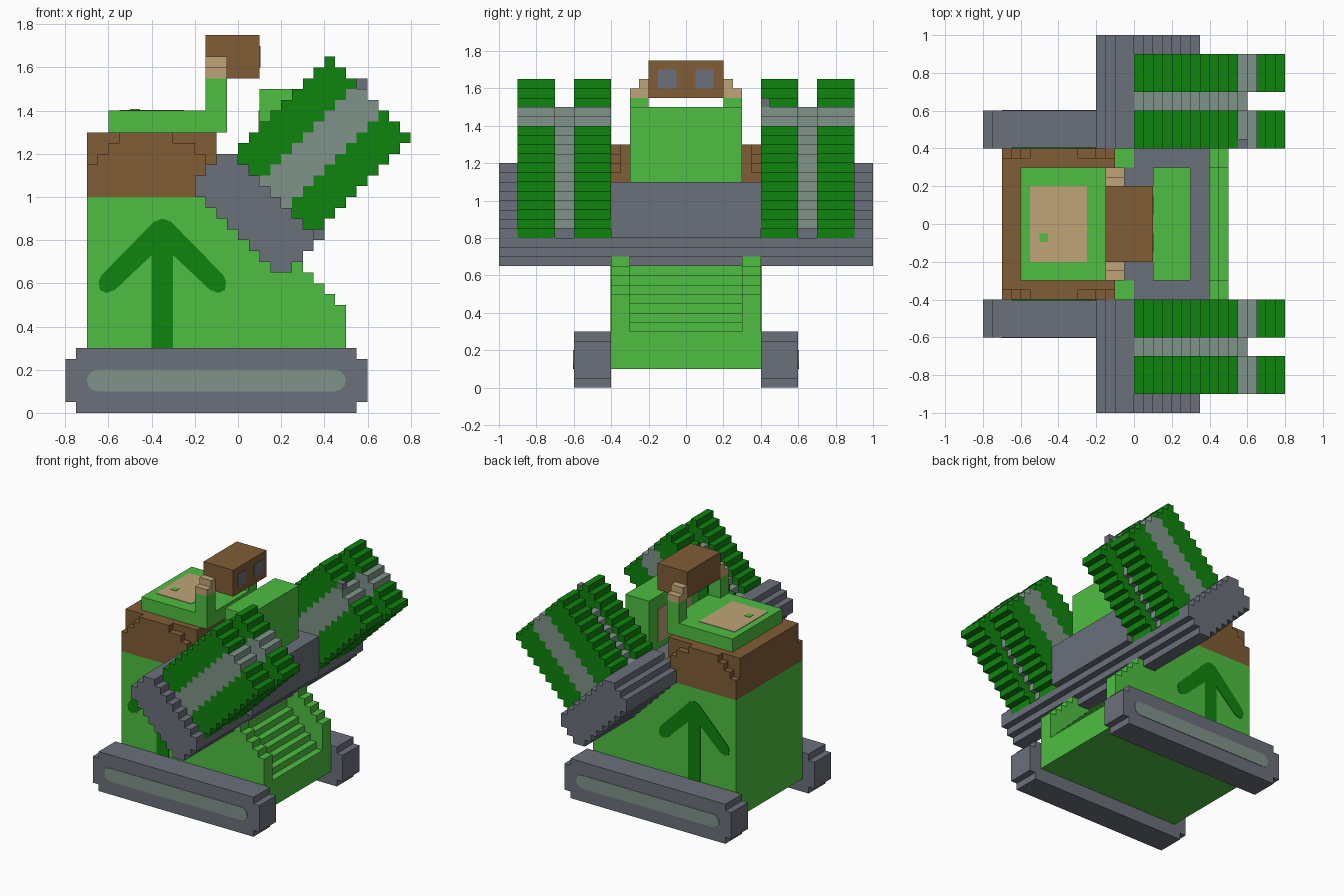
import bpy, bmesh, math

U = 0.05  # grid unit
if "Cube" in bpy.data.objects:
    bpy.data.objects.remove(bpy.data.objects["Cube"])


def material(name, rgb):
    col = [((c / 255 + 0.055) / 1.055) ** 2.4 for c in rgb] + [1]
    m = bpy.data.materials.new(name)
    m.use_nodes = True
    m.diffuse_color = col
    m.node_tree.nodes["Principled BSDF"].inputs["Base Color"].default_value = col
    return m


GREEN = material("light green", (78, 190, 65))
DARK = material("dark green", (15, 133, 15))
SLATE = material("slate", (107, 112, 122))
GREY = material("grey green", (128, 148, 138))
BROWN = material("brown", (128, 93, 53))
TAN = material("tan", (192, 165, 120))


def prism(name, pts, y0, y1, mat):
    """Extrude an x-z outline along y."""
    bm = bmesh.new()
    face = bm.faces.new([bm.verts.new((x, y0, z)) for x, z in pts])
    new = bmesh.ops.extrude_face_region(bm, geom=[face])["geom"]
    bmesh.ops.translate(bm, vec=(0, y1 - y0, 0),
                        verts=[v for v in new if isinstance(v, bmesh.types.BMVert)])
    bmesh.ops.recalc_face_normals(bm, faces=bm.faces)
    me = bpy.data.meshes.new(name)
    bm.to_mesh(me)
    bm.free()
    me.materials.append(mat)
    ob = bpy.data.objects.new(name, me)
    bpy.context.collection.objects.link(ob)
    return ob


def box(name, x0, x1, y0, y1, z0, z1, mat):
    return prism(name, [(x0, z0), (x1, z0), (x1, z1), (x0, z1)], y0, y1, mat)


def stepped(name, cols, lo, hi, y0, y1, mat):
    """Prism whose outline is a row of grid columns from lo(i) to hi(i)."""
    cols = [i for i in cols if hi(i) > lo(i)]
    low = [(x, lo(i)) for i in cols for x in (i, i + 1)]
    top = [(x, hi(i)) for i in reversed(cols) for x in (i + 1, i)]
    pts = []
    for p in low + top:
        if not pts or p != pts[-1]:
            pts.append(p)
    return prism(name, [(x * U, z * U) for x, z in pts], y0, y1, mat)


def capsule(x0, x1, z, r):
    arc = [math.radians(a) for a in range(-90, 91, 30)]
    return ([(x1 - r + r * math.cos(a), z + r * math.sin(a)) for a in arc]
            + [(x0 + r - r * math.cos(a), z - r * math.sin(a)) for a in arc])


# body core with steps cut into its nose
stepped("body_core", range(-14, 10), lambda i: 2,
        lambda i: 20 if i < -2 else 16 - i if i < 3 else 15 - i, -0.3, 0.3, GREEN)
box("brown_roof", -0.7, -0.1, -0.35, 0.35, 1.0, 1.3, BROWN)
box("deck_rear", -0.1, 0, -0.3, 0.3, 0.85, 1.1, SLATE)
stepped("deck", range(0, 8), lambda i: max(16 - i, i + 9), lambda i: 22, -0.4, 0.4, SLATE)


def roof_top(i):
    return min(i + 37, 26, 25 if i < -4 and i > -7 else 26 if i < -6 else 20 - i)


half_arrow = [(-0.3, 0.3), (-0.3, 0.73), (-0.13, 0.57), (-0.09, 0.555), (-0.06, 0.57),
              (-0.055, 0.61), (-0.07, 0.64), (-0.31, 0.885), (-0.35, 0.9)]
arrow = half_arrow + [(-0.7 - x, z) for x, z in reversed(half_arrow[:-1])]

for s, side in ((-1, "front"), (1, "back")):
    # body side walls and painted arrows
    stepped("body_wall_" + side, range(-14, 10), lambda i: 2,
            lambda i: 20 if i < -2 else 22 if i < 0 else 19 - i, s * 0.3, s * 0.4, GREEN)
    stepped("roof_edge_" + side, range(-14, -2), lambda i: 20, roof_top,
            s * 0.35, s * 0.4, BROWN)
    prism("arrow_" + side, arrow, s * 0.4, s * 0.404, DARK)

    # tracks
    stepped("track_" + side, range(-16, 12), lambda i: 1 if i in (-16, 11) else 0,
            lambda i: 5 if i in (-16, 11) else 6, s * 0.4, s * 0.6, SLATE)
    prism("track_stripe_" + side, capsule(-0.7, 0.5, 0.15, 0.05), s * 0.6, s * 0.604, GREY)

    # slanted cross beam: end plate and cradle
    stepped("beam_end_" + side, range(-4, 7), lambda i: max(16 - i, i + 9),
            lambda i: min(i + 26, 23 - i), s * 0.9, s * 1.0, SLATE)
    stepped("beam_cradle_" + side, range(-4, 7), lambda i: max(16 - i, i + 9),
            lambda i: min(i + 26, 23 - i) if i < 0 else max(21 - i, 16),
            s * 0.4, s * 0.9, SLATE)

    # launcher pods: two layered strips around a recessed plate
    for y in (0.4, 0.7):
        for k, mat in ((10, DARK), (15, GREY), (20, DARK)):
            stepped("pod_layer_" + side, range(0, 16), lambda i: max(21 - i, i + k),
                    lambda i: min(i + k + 5, 41 - i), s * y, s * (y + 0.2), mat)
    stepped("pod_plate_" + side, range(0, 13), lambda i: max(20 - i, i + 12),
            lambda i: min(i + 24, 36 - i), s * 0.6, s * 0.7, GREY)

    # arms holding the head
    box("arm_" + side, -0.15, -0.05, s * 0.2, s * 0.3, 1.3, 1.55, GREEN)
    box("hand_outer_" + side, -0.15, -0.05, s * 0.25, s * 0.3, 1.55, 1.6, TAN)
    box("hand_inner_" + side, -0.15, -0.05, s * 0.2, s * 0.25, 1.55, 1.65, TAN)
    box("eye_" + side, 0.1, 0.104, s * 0.05, s * 0.15, 1.6, 1.7, SLATE)

# top tray with its patch
box("tray", -0.6, -0.05, -0.3, 0.3, 1.3, 1.4, GREEN)
box("tray_patch", -0.55, -0.25, -0.2, 0.2, 1.4, 1.404, TAN)
box("tray_dot", -0.5, -0.455, -0.095, -0.05, 1.404, 1.407, GREEN)

# head, shield and small knob
box("head", -0.15, 0.1, -0.2, 0.2, 1.55, 1.75, BROWN)
box("shield", 0.1, 0.3, -0.3, 0.3, 1.05, 1.5, GREEN)
box("shield_panel", 0.096, 0.1, -0.2, 0.2, 1.15, 1.4, TAN)
box("knob", 0.55, 0.6, 0.4, 0.45, 1.45, 1.55, SLATE)
